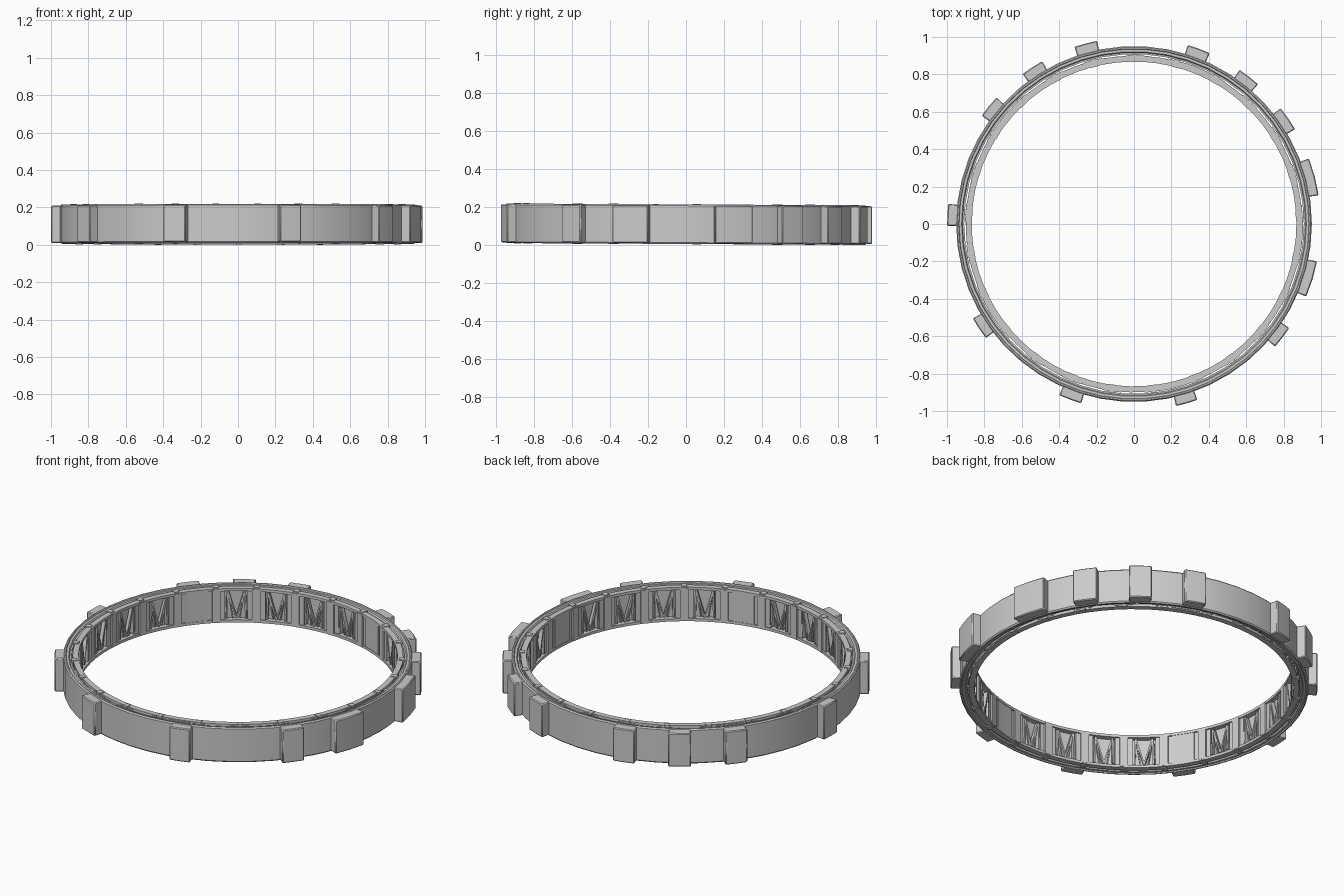
import bpy, bmesh
from math import cos, sin, radians, pi, tau

if "Cube" in bpy.data.objects:
    bpy.data.objects.remove(bpy.data.objects["Cube"])

TILT = 0.005   # the whole part leans very slightly toward the back


def finish(name, bm, angle=30, bevel=0):
    for v in bm.verts:
        v.co.z -= TILT * v.co.y
    bmesh.ops.recalc_face_normals(bm, faces=bm.faces)
    me = bpy.data.meshes.new(name)
    bm.to_mesh(me)
    bm.free()
    ob = bpy.data.objects.new(name, me)
    bpy.context.collection.objects.link(ob)
    if bevel:
        m = ob.modifiers.new("edge", 'BEVEL')
        m.width, m.segments = bevel, 1
    bpy.ops.object.select_all(action='DESELECT')
    ob.select_set(True)
    bpy.context.view_layer.objects.active = ob
    bpy.ops.object.shade_smooth_by_angle(angle=radians(angle))
    return ob


def lathe(name, profile, n):
    """Revolve a closed (radius, z) profile around z."""
    bm = bmesh.new()
    loops = [[bm.verts.new((r * cos(tau * i / n), r * sin(tau * i / n), z))
              for r, z in profile] for i in range(n)]
    k = len(profile)
    for i in range(n):
        a, b = loops[i], loops[(i + 1) % n]
        for j in range(k):
            bm.faces.new((a[j], b[j], b[(j + 1) % k], a[(j + 1) % k]))
    return finish(name, bm)


def sector(bm, r0, r1, a0, a1, z0, z1, n=1):
    """Arc-shaped block, angles in degrees."""
    sec = []
    for i in range(n + 1):
        a = radians(a0 + (a1 - a0) * i / n)
        sec.append([bm.verts.new((r * cos(a), r * sin(a), z))
                    for r, z in ((r0, z0), (r1, z0), (r1, z1), (r0, z1))])
    for a, b in zip(sec, sec[1:]):
        for j in range(4):
            bm.faces.new((a[j], b[j], b[(j + 1) % 4], a[(j + 1) % 4]))
    bm.faces.new(sec[0])
    bm.faces.new(sec[-1][::-1])


def strip(bm, centre, a0, z0, a1, z1, r0, r1, w=0.35):
    """Slanted spring leaf, running from (a0, z0) to (a1, z1)."""
    ends = []
    for a, z in ((a0, z0), (a1, z1)):
        ring = []
        for r, s in ((r0, -w), (r1, -w), (r1, w), (r0, w)):
            t = radians(centre + a + s)
            ring.append(bm.verts.new((r * cos(t), r * sin(t), z)))
        ends.append(ring)
    a, b = ends
    for j in range(4):
        bm.faces.new((a[j], b[j], b[(j + 1) % 4], a[(j + 1) % 4]))
    bm.faces.new(a)
    bm.faces.new(b[::-1])


# Outer race with stepped inner lip on both ends
half = [(0.908, 0.020), (0.917, 0.020), (0.922, 0.012), (0.935, 0.012),
        (0.938, 0.006), (0.945, 0.006), (0.951, 0.013)]
lathe("outer_race", half + [(r, 0.22 - z) for r, z in reversed(half)], 50)

# Drive lugs around the outside: (centre angle, angular width)
bm = bmesh.new()
lugs = [(177.2, 6.8), (141, 7.2), (123, 7.2), (105, 7.2), (69.7, 7.2), (52, 7.2),
        (34.4, 7.8), (14.7, 11.7), (-17.2, 11.3), (-37.4, 7.2), (-73.6, 6.8),
        (250, 7.2), (214, 7.2)]
for c, w in lugs:
    sector(bm, 0.935, 0.999, c - w / 2, c + w / 2, 0.010, 0.210, 2)
finish("drive_lugs", bm, bevel=0.005)

# Cage end rings, bottom and top
for name, z0, z1 in (("cage_ring_bottom", 0.008, 0.024), ("cage_ring_top", 0.196, 0.212)):
    lathe(name, [(0.868, z0), (0.900, z0), (0.900, z1), (0.868, z1)], 75)

# Cage posts, closed panels and zigzag leaf springs in 25 cells
posts, panels, springs, tabs = (bmesh.new() for _ in range(4))
STEP = 14.4
for k in range(25):
    c = 140 + STEP * k
    edge = c + STEP / 2
    sector(posts, 0.866, 0.902, edge - 1.5, edge + 1.5, 0.014, 0.206)
    for s in (-1, 1):                               # recessed post shoulders
        sector(posts, 0.876, 0.903, edge + s * 1.5, edge + s * 3.2, 0.016, 0.204)
    for z in (0.004, 0.204):                        # small end tabs
        sector(tabs, 0.878, 0.910, edge - 1, edge + 1, z, z + 0.012)
    if k % 5 == 0:
        sector(panels, 0.870, 0.904, c - 4.1, c + 4.1, 0.014, 0.206, 2)
    else:
        lo, hi = 0.030, 0.190
        for a0, z0, a1, z1 in ((-3.4, lo, -3.1, hi), (-3.1, hi, -1.6, lo), (-1.6, lo, 0, hi),
                               (0, hi, 1.6, lo), (1.6, lo, 3.1, hi), (3.1, hi, 3.4, lo)):
            if abs(a0) > 2 and abs(a1) > 2:
                strip(springs, c, a0, z0, a1, z1, 0.872, 0.900, 0.3)
        strip(springs, c, -2.9, hi, 0, lo, 0.874, 0.896, 0.28)
        strip(springs, c, 0, lo, 2.9, hi, 0.874, 0.896, 0.28)
        strip(springs, c, -2.9, hi, -1.3, lo, 0.878, 0.898, 0.22)
        strip(springs, c, 2.9, hi, 1.3, lo, 0.878, 0.898, 0.22)
finish("cage_posts", posts)
finish("cage_panels", panels)
finish("leaf_springs", springs)
finish("cage_tabs", tabs)
